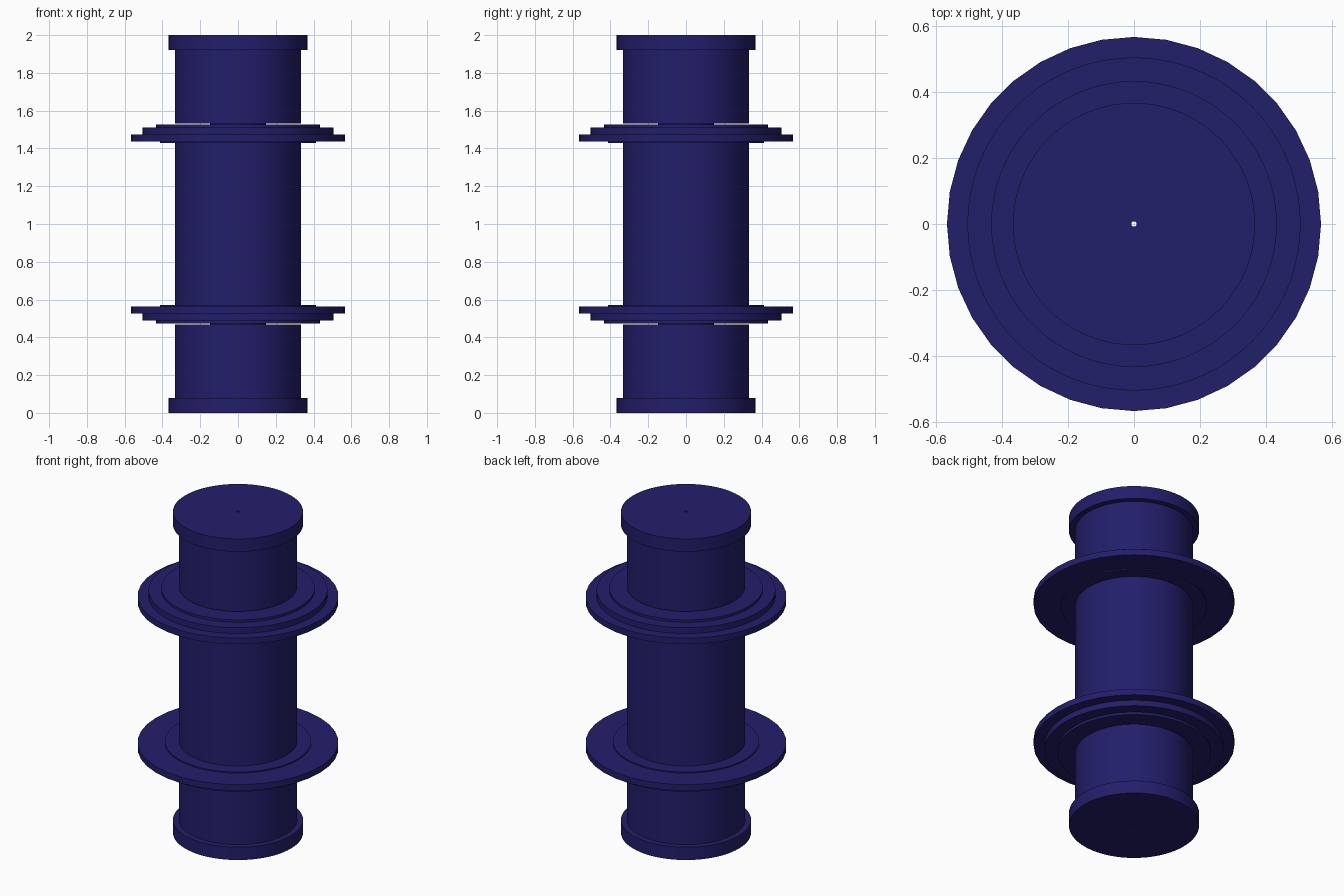
import bpy, math

if "Cube" in bpy.data.objects:
    bpy.data.objects.remove(bpy.data.objects["Cube"])

navy = bpy.data.materials.new("navy")
navy.diffuse_color = (0.016, 0.013, 0.145, 1)
navy.use_nodes = True
navy.node_tree.nodes["Principled BSDF"].inputs["Base Color"].default_value = navy.diffuse_color

BORE = 0.008   # pinhole along the axis


def lathe(name, r, z0, z1, sides):
    """Solid disc or cylinder with the axial pinhole."""
    verts, faces = [], []
    for rad, z in ((BORE, z0), (r, z0), (r, z1), (BORE, z1)):
        for i in range(sides):
            a = 2 * math.pi * i / sides
            verts.append((rad * math.cos(a), rad * math.sin(a), z))
    for k in range(4):
        for i in range(sides):
            j, n = (i + 1) % sides, (k + 1) % 4
            faces.append((k * sides + i, n * sides + i, n * sides + j, k * sides + j)[::-1])
    me = bpy.data.meshes.new(name)
    me.from_pydata(verts, [], faces)
    me.materials.append(navy)
    ob = bpy.data.objects.new(name, me)
    bpy.context.collection.objects.link(ob)
    bpy.ops.object.select_all(action='DESELECT')
    ob.select_set(True)
    bpy.context.view_layer.objects.active = ob
    bpy.ops.object.mode_set(mode='EDIT')
    bpy.ops.mesh.select_all(action='SELECT')
    bpy.ops.mesh.normals_make_consistent(inside=False)
    bpy.ops.object.mode_set(mode='OBJECT')
    bpy.ops.object.shade_smooth_by_angle(angle=math.radians(30))


# Middle barrel between the flanges
lathe("middle_barrel", 0.333, 0.57, 1.43, 72)

# Each end: name, radius, low z, high z, sides (mirrored about z = 1)
parts = [
    ("flange_collar", 0.413, 1.43, 1.437, 72),
    ("flange_rim", 0.567, 1.437, 1.475, 36),
    ("flange_step", 0.505, 1.475, 1.511, 72),
    ("flange_face", 0.433, 1.511, 1.526, 72),
    ("spacer_core", 0.147, 1.526, 1.532, 48),   # leaves a hairline gap
    ("end_barrel", 0.333, 1.532, 1.92, 72),
    ("end_cap", 0.367, 1.92, 2.0, 72),
]
for name, r, lo, hi, n in parts:
    lathe("upper_" + name, r, lo, hi, n)
    lathe("lower_" + name, r, 2 - hi, 2 - lo, n)
